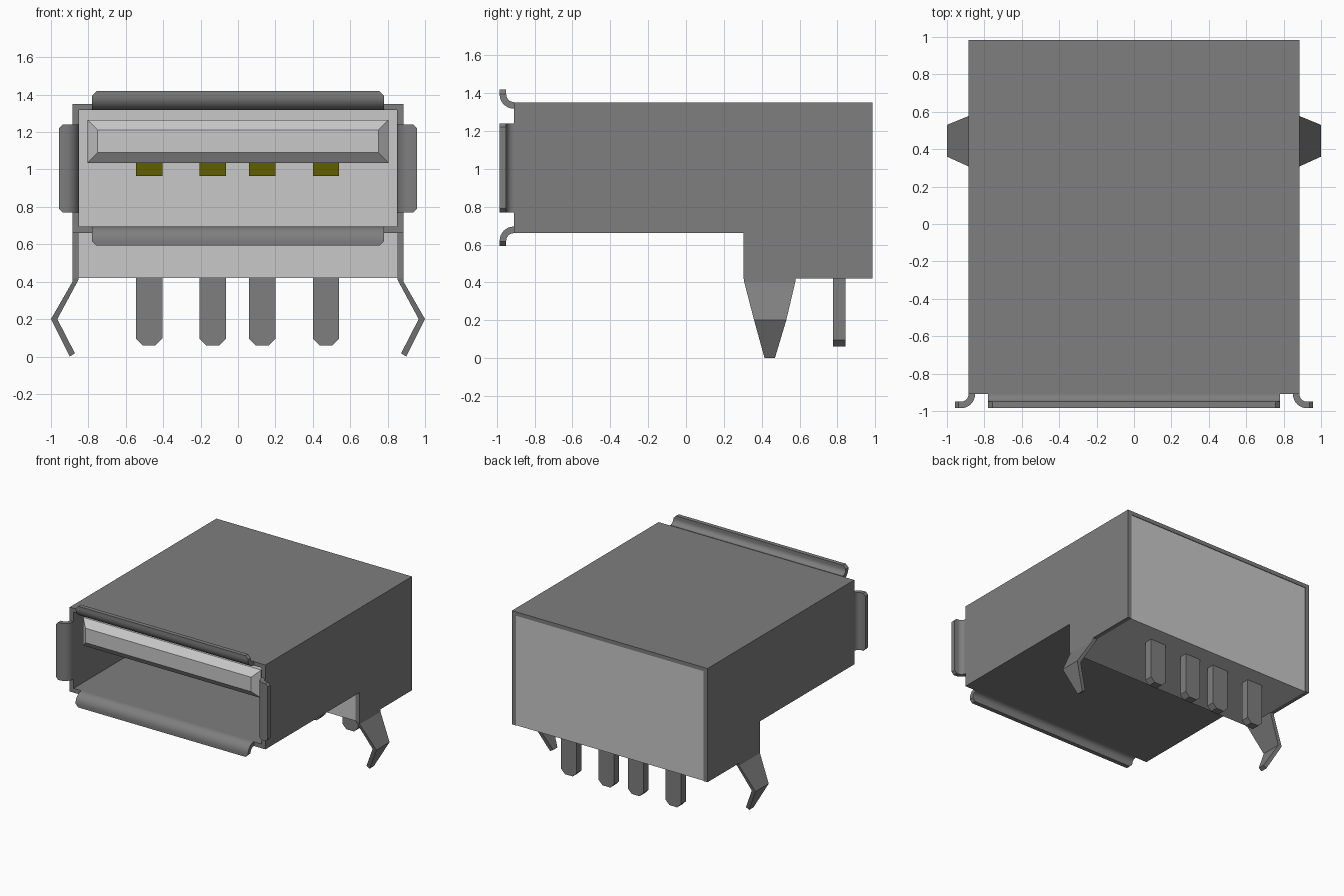
import bpy, bmesh, math
from mathutils import Vector

cube = bpy.data.objects.get("Cube")
if cube:
    bpy.data.objects.remove(cube, do_unlink=True)


def material(name, rgb):
    m = bpy.data.materials.new(name)
    m.use_nodes = True
    m.diffuse_color = (*rgb, 1)
    m.node_tree.nodes["Principled BSDF"].inputs["Base Color"].default_value = (*rgb, 1)
    return m


STEEL = material("steel grey", (0.21, 0.21, 0.21))
PLASTIC = material("light grey plastic", (0.58, 0.58, 0.58))
GOLD = material("dark gold", (0.12, 0.115, 0.0))


def finish(name, bm, mat, smooth=False):
    bmesh.ops.recalc_face_normals(bm, faces=bm.faces[:])
    me = bpy.data.meshes.new(name)
    bm.to_mesh(me)
    bm.free()
    me.materials.append(mat)
    ob = bpy.data.objects.new(name, me)
    bpy.context.collection.objects.link(ob)
    if smooth:
        bpy.ops.object.select_all(action='DESELECT')
        ob.select_set(True)
        bpy.context.view_layer.objects.active = ob
        bpy.ops.object.shade_smooth_by_angle(angle=math.radians(30))
    return ob


def loft(name, rings, mat, smooth=False):
    """Skin a list of equally sized point rings and cap both ends."""
    bm = bmesh.new()
    rows = [[bm.verts.new(p) for p in ring] for ring in rings]
    n = len(rows[0])
    for a, b in zip(rows, rows[1:]):
        for i in range(n):
            j = (i + 1) % n
            bm.faces.new((a[i], a[j], b[j], b[i]))
    bm.faces.new(rows[0])
    bm.faces.new(rows[-1])
    return finish(name, bm, mat, smooth)


def box(name, x, y, z, mat):
    ring = lambda h: [(x[0], y[0], h), (x[1], y[0], h), (x[1], y[1], h), (x[0], y[1], h)]
    return loft(name, [ring(z[0]), ring(z[1])], mat)


# Shell: top, floor and two L-shaped sides
box("shell_top", (-.885, .885), (-.91, .985), (1.318, 1.35), STEEL)
box("shell_floor", (-.85, .85), (-.91, .305), (.66, .695), STEEL)
SIDE = [(-.91, .66), (.305, .66), (.305, .42), (.985, .42), (.985, 1.318), (-.91, 1.318)]
for side, s in (("left", 1), ("right", -1)):
    loft(f"shell_{side}_side", [[(s * x, y, z) for y, z in SIDE] for x in (.85, .885)], STEEL)


# Flared lips: quarter bend, then a straight end with clipped corners
def lip(name, half, reach, clip, place):
    stations = []
    for k in range(9):
        a = math.radians(90 * k / 8)
        s, c = math.sin(a), math.cos(a)
        stations.append((-.91 - .075 * s, .075 - .075 * c,
                         -.91 - .04 * s, .075 - .04 * c, half))
    stations.append((-.985, reach - clip, -.95, reach - clip, half))
    stations.append((-.985, reach, -.95, reach, half - clip))
    rings = [[place(y0, h0, -w), place(y0, h0, w), place(y1, h1, w), place(y1, h1, -w)]
             for y0, h0, y1, h1, w in stations]
    loft(name, rings, STEEL, True)


lip("top_lip", .78, .115 - .013, .024, lambda y, h, w: (w, y, 1.318 + h))
lip("bottom_lip", .78, .102, .024, lambda y, h, w: (w, y, .695 - h))
lip("left_lip", .235, .108, .02, lambda y, h, w: (.85 + h, y, 1.005 + w))
lip("right_lip", .235, .108, .02, lambda y, h, w: (-.85 - h, y, 1.005 + w))

# Spring legs: outer x,z / inner x,z / front y / back y
LEG = [(.885, .42, .853, .42, .305, .58),
       (.885, .40, .853, .41, .308, .577),
       (1.0, .20, .966, .20, .36, .53),
       (.90, .0, .872, .017, .415, .47)]
for side, s in (("left", 1), ("right", -1)):
    loft(f"{side}_spring_leg",
         [[(s * a, f, b), (s * a, k, b), (s * c, k, d), (s * c, f, d)]
          for a, b, c, d, f, k in LEG], STEEL)

# Plastic insulator block and tongue with a tapered nose
box("insulator_block", (-.85, .85), (.305, .98), (.42, 1.318), PLASTIC)
TONGUE = [(.31, .805, 1.035, 1.265), (-.85, .805, 1.035, 1.265), (-.9, .75, 1.092, 1.21)]
loft("tongue", [[(-w, y, lo), (w, y, lo), (w, y, hi), (-w, y, hi)]
                for y, w, lo, hi in TONGUE], PLASTIC)

# Contacts under the tongue and solder pins below the block
PIN = [(.43, .07), (.095, .07), (.06, .035)]
for i, x in enumerate((-.475, -.135, .13, .47), 1):
    box(f"contact_{i}", (x - .07, x + .07), (-.6, .31), (.965, 1.037), GOLD)
    loft(f"solder_pin_{i}",
         [[(x - w, .778, z), (x + w, .778, z), (x + w, .843, z), (x - w, .843, z)]
          for z, w in PIN], STEEL)
